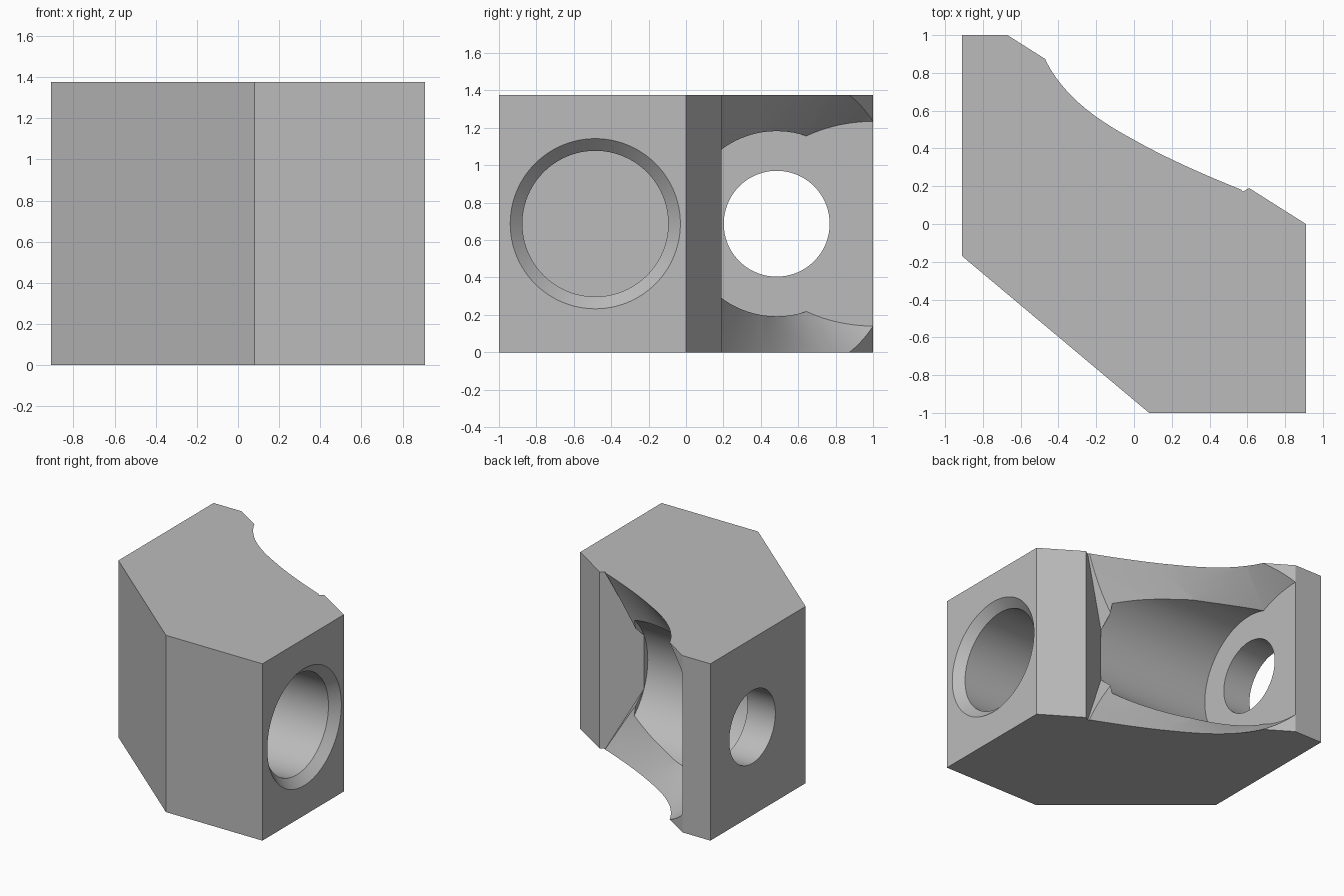
import bpy, bmesh
from math import pi, cos, sin, radians
from mathutils import Vector, Matrix

if "Cube" in bpy.data.objects:
    bpy.data.objects.remove(bpy.data.objects["Cube"], do_unlink=True)

HEIGHT = 1.375
MID = HEIGHT / 2
SEAT = -0.67
TILT = radians(30)
AXIS = Vector((cos(TILT), sin(TILT), 0))
SIDE = Vector((-sin(TILT), cos(TILT), 0))

grey = bpy.data.materials.new("plain grey")
grey.use_nodes = True
colour = (0.5, 0.5, 0.5, 1)
grey.diffuse_color = colour
grey.node_tree.nodes["Principled BSDF"].inputs["Base Color"].default_value = colour


def make_object(name, bm):
    bmesh.ops.recalc_face_normals(bm, faces=bm.faces)
    mesh = bpy.data.meshes.new(name)
    bm.to_mesh(mesh)
    bm.free()
    mesh.materials.append(grey)
    obj = bpy.data.objects.new(name, mesh)
    bpy.context.collection.objects.link(obj)
    return obj


def prism(points, offset):
    """Closed solid from a flat outline pushed along an offset."""
    bm = bmesh.new()
    face = bm.faces.new([bm.verts.new(p) for p in points])
    top = bmesh.ops.extrude_face_region(bm, geom=[face])["geom"]
    verts = [g for g in top if isinstance(g, bmesh.types.BMVert)]
    bmesh.ops.translate(bm, verts=verts, vec=offset)
    return bm


def lathe(profile, matrix, sides=96):
    """Closed solid turned about local x from (x, radius) pairs."""
    bm = bmesh.new()
    rings = [[bm.verts.new((x, r * cos(2 * pi * i / sides), r * sin(2 * pi * i / sides)))
              for i in range(sides)] for x, r in profile]
    for a, b in zip(rings, rings[1:]):
        for i in range(sides):
            j = (i + 1) % sides
            bm.faces.new((a[i], a[j], b[j], b[i]))
    bm.faces.new(rings[0])
    bm.faces.new(rings[-1])
    bm.transform(matrix)
    return bm


def clip(bm, point, normal):
    """Keep the part on the side the normal points to, and close it."""
    cut = bmesh.ops.bisect_plane(bm, geom=bm.verts[:] + bm.edges[:] + bm.faces[:],
                                 plane_co=point, plane_no=normal, clear_inner=True)
    edges = [g for g in cut["geom_cut"] if isinstance(g, bmesh.types.BMEdge)]
    bmesh.ops.edgeloop_fill(bm, edges=edges)


# Angled block
outline = [(-0.91, 1), (-0.67, 1), (0.91, 0), (0.91, -1), (0.08, -1), (-0.91, -0.17)]
block = make_object("angled_block", prism([(x, y, 0) for x, y in outline], (0, 0, HEIGHT)))

# Screw hole, round seat pocket and chamfered blind bore, all along x
screw = Matrix.Translation((0, 0.485, MID))
bore = Matrix.Translation((0, -0.485, MID))
cutters = [
    make_object("screw_hole_cutter", lathe([(-1.1, 0.283), (0, 0.283)], screw)),
    make_object("seat_pocket_cutter", lathe([(SEAT, 0.495), (0.336, 0.495)], screw)),
    make_object("bore_cutter", lathe([(0.16, 0.39), (0.845, 0.39), (0.91, 0.455),
                                      (1.0, 0.455)], bore)),
]

# Flared opening on a tilted axis, limited by the side wall and the seat
flare_matrix = Matrix.Translation(SIDE * 0.94 + Vector((0, 0, MID))) @ Matrix.Rotation(TILT, 4, "Z")
flare = lathe([(-0.8, 0.04), (-0.255, 0.474), (0.03, 0.69), (0.22, 0.88), (0.9, 1.61)],
              flare_matrix, 160)
wall_point = SIDE * -0.14
clip(flare, wall_point, SIDE)
clip(flare, (SEAT, 0, 0), (1, 0, 0))
cutters.append(make_object("flare_cutter", flare))

# Tapered relief along the side wall
taper = [(0.308, -0.207), (0.308, 0.207), (0.64, 0.787), (0.64, -0.787)]
corners = [wall_point + AXIS * v + Vector((0, 0, MID + z)) for v, z in taper]
cutters.append(make_object("wall_relief_cutter", prism(corners, SIDE * 0.2)))

# Cut everything out of the block
bpy.context.view_layer.objects.active = block
for cutter in cutters:
    cutter.hide_render = True
    mod = block.modifiers.new(cutter.name, "BOOLEAN")
    mod.operation = "DIFFERENCE"
    mod.solver = "EXACT"
    mod.object = cutter
    bpy.ops.object.modifier_apply(modifier=mod.name)
for cutter in cutters:
    bpy.data.objects.remove(cutter, do_unlink=True)

bpy.ops.object.select_all(action="DESELECT")
block.select_set(True)
bpy.ops.object.shade_smooth_by_angle(angle=radians(20))
